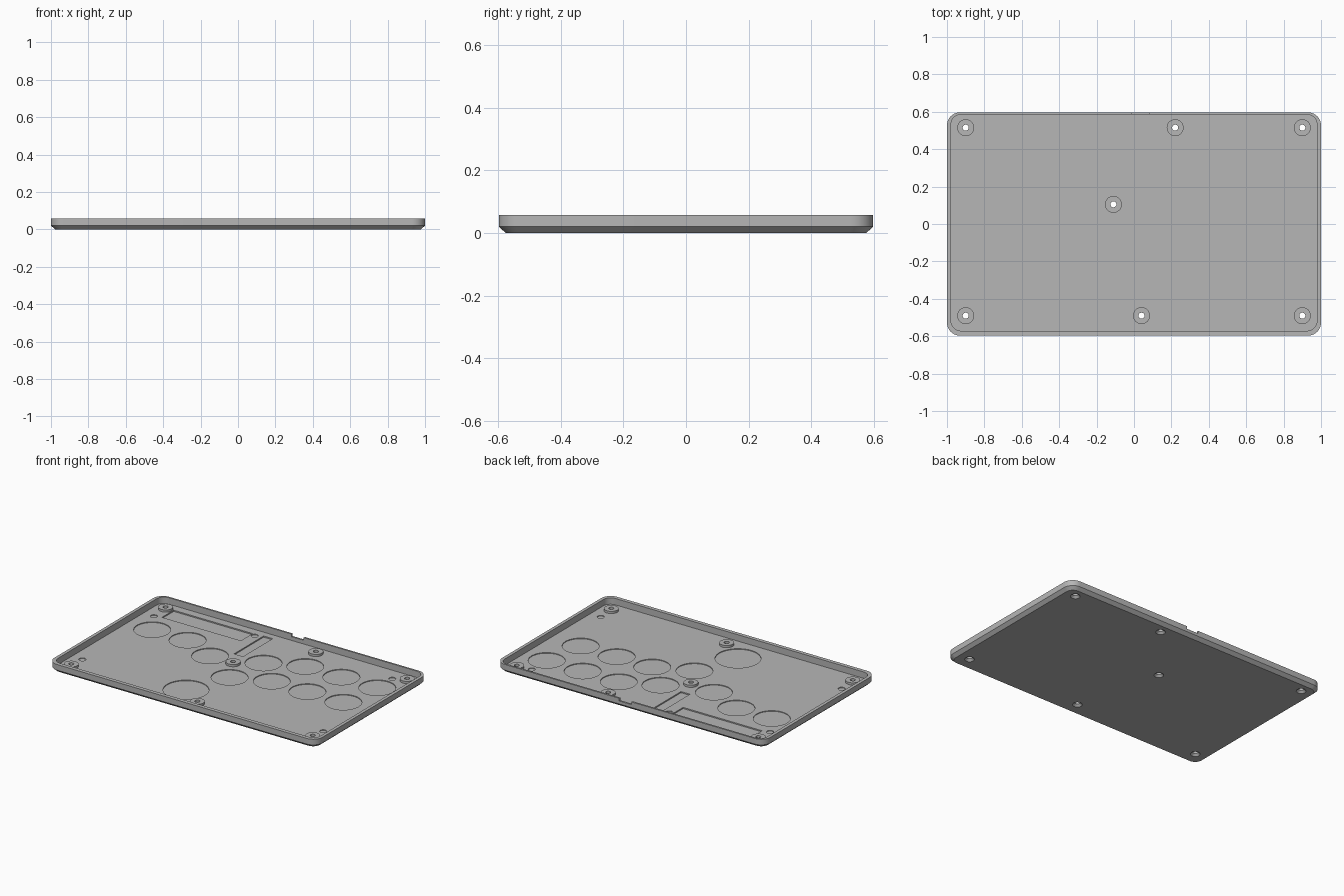
import bpy, bmesh, math

if "Cube" in bpy.data.objects:
    bpy.data.objects.remove(bpy.data.objects["Cube"], do_unlink=True)

TOP, FLOOR, BOSS_TOP = 0.058, 0.015, 0.03

grey = bpy.data.materials.new("matte grey")
grey.use_nodes = True
colour = (0.47, 0.47, 0.47, 1)
grey.diffuse_color = colour
grey.node_tree.nodes["Principled BSDF"].inputs["Base Color"].default_value = colour


def ring(bm, x, y, hx, hy, r, z, steps=12):
    """Rounded rectangle outline; a circle when hx == hy == r."""
    verts = []
    for i, (sx, sy) in enumerate(((1, 1), (-1, 1), (-1, -1), (1, -1))):
        for k in range(steps + 1):
            a = (i + k / steps) * math.pi / 2
            verts.append(bm.verts.new((x + sx * (hx - r) + r * math.cos(a),
                                       y + sy * (hy - r) + r * math.sin(a), z)))
    return verts


def loft(bm, outlines):
    """Closed solid through a stack of outlines."""
    rings = [ring(bm, *o) for o in outlines]
    n = len(rings[0])
    for a, b in zip(rings, rings[1:]):
        for i in range(n):
            j = (i + 1) % n
            bm.faces.new((a[i], a[j], b[j], b[i]))
    bm.faces.new(rings[0][::-1])
    bm.faces.new(rings[-1])


def make(name, solids):
    bm = bmesh.new()
    for s in solids:
        loft(bm, s)
    bmesh.ops.remove_doubles(bm, verts=bm.verts, dist=1e-5)
    bmesh.ops.recalc_face_normals(bm, faces=bm.faces)
    mesh = bpy.data.meshes.new(name)
    bm.to_mesh(mesh)
    bm.free()
    mesh.materials.append(grey)
    ob = bpy.data.objects.new(name, mesh)
    bpy.context.collection.objects.link(ob)
    return ob


def disc(x, y, r, z0, z1):
    return [(x, y, r, r, r, z, 16) for z in (z0, z1)]


def box(x0, x1, y0, y1, z0, z1):
    return [((x0 + x1) / 2, (y0 + y1) / 2, (x1 - x0) / 2, (y1 - y0) / 2, 0, z, 1)
            for z in (z0, z1)]


def combine(target, tool, operation):
    tool.hide_render = True
    mod = target.modifiers.new(tool.name, 'BOOLEAN')
    mod.operation, mod.solver, mod.object = operation, 'EXACT', tool
    bpy.context.view_layer.objects.active = target
    bpy.ops.object.modifier_apply(modifier=mod.name)
    bpy.data.objects.remove(tool, do_unlink=True)


# Tray: chamfered underside, straight walls, open cavity
tray = make("case_tray", [[
    (0, 0, 0.978, 0.575, 0.05, 0),
    (0, 0, 1, 0.597, 0.07, 0.02),
    (0, 0, 1, 0.597, 0.07, TOP),
    (0, 0.007, 0.978, 0.578, 0.052, TOP),
    (0, 0.007, 0.978, 0.578, 0.052, FLOOR)]])

# Screw bosses
bosses = [(-0.9, 0.515), (0.22, 0.515), (0.9, 0.515), (-0.11, 0.105),
          (-0.9, -0.49), (0.04, -0.49), (0.9, -0.49)]
combine(tray, make("screw_bosses", [disc(x, y, 0.045, 0.008, BOSS_TOP)
                                    for x, y in bosses]), 'UNION')

# Through holes, countersunk from below
holes = [[(x, y, r, r, r, z, 8) for r, z in
          ((0.032, -0.002), (0.016, 0.014), (0.016, 0.05))] for x, y in bosses]
combine(tray, make("screw_holes", holes), 'DIFFERENCE')

# Shallow round pockets under the buttons
buttons = [(-0.797, 0.225), (-0.533, 0.225), (-0.29, 0.117),
           (0.036, 0.22), (0.273, 0.326), (0.542, 0.326), (0.81, 0.326),
           (-0.015, -0.068), (0.228, 0.034), (0.492, 0.036), (0.76, 0.036)]
pockets = [disc(x, y, 0.113, FLOOR - 0.005, 0.02) for x, y in buttons]
pockets.append(disc(-0.13, -0.368, 0.14, FLOOR - 0.005, 0.02))

# Small round pockets near the corners
pegs = [(-0.9, 0.39), (-0.9, -0.372), (0.9, -0.378), (-0.234, 0.512), (0.81, 0.485)]
pockets += [disc(x, y, 0.022, FLOOR - 0.005, 0.02) for x, y in pegs]

# Rectangular pockets for the boards
pockets.append(box(-0.85, -0.262, 0.405, 0.53, FLOOR - 0.008, 0.02))
pockets.append(box(-0.187, -0.12, 0.225, 0.54, FLOOR - 0.008, 0.02))
combine(tray, make("floor_pockets", pockets), 'DIFFERENCE')

# Cable notch in the back wall
combine(tray, make("cable_notch", [box(-0.01, 0.08, 0.56, 0.65, TOP - 0.018, 0.1)]),
        'DIFFERENCE')

bpy.ops.object.select_all(action='DESELECT')
tray.select_set(True)
bpy.context.view_layer.objects.active = tray
bpy.ops.object.shade_smooth_by_angle(angle=math.radians(30))
